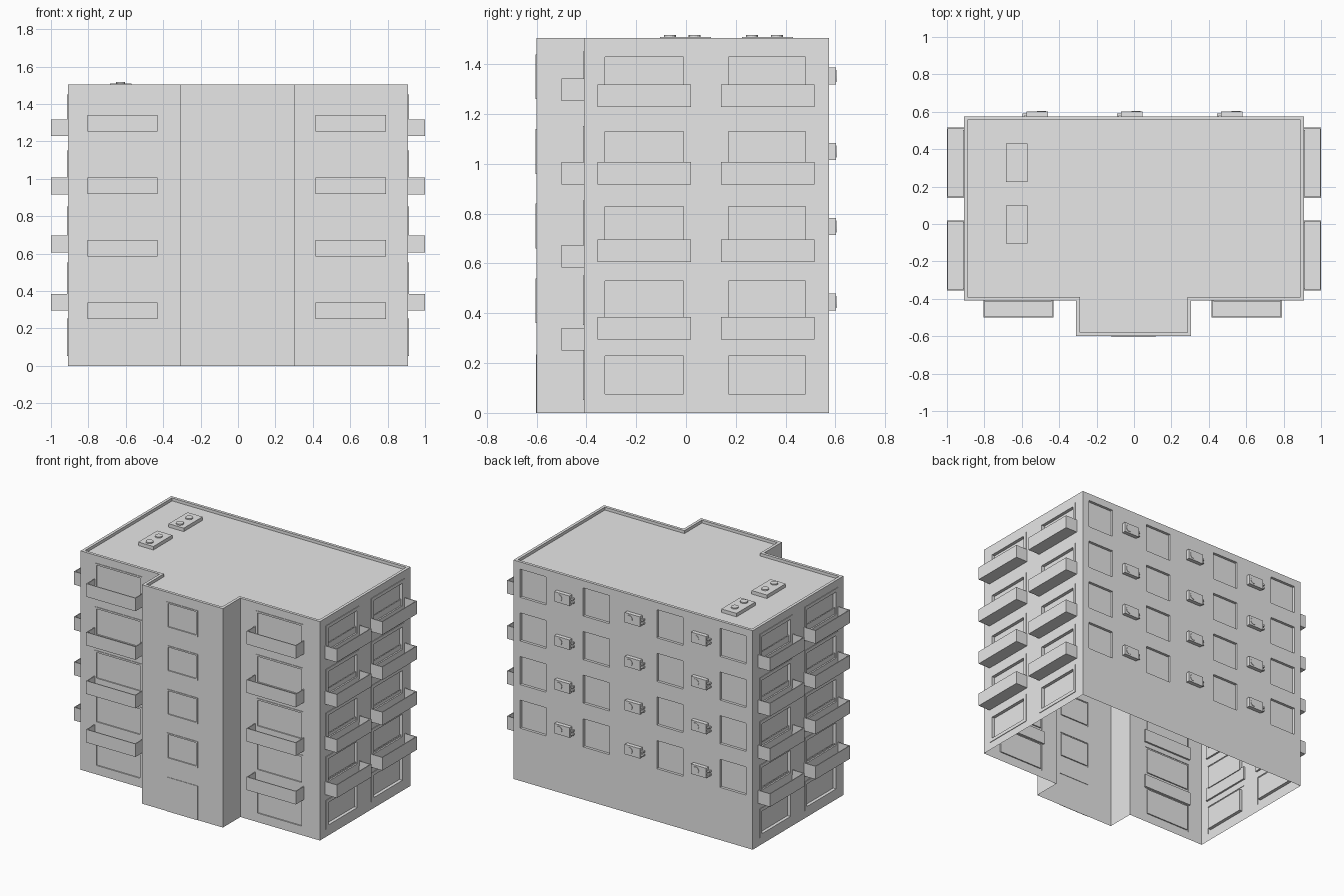
import bpy, bmesh, math
from mathutils import Vector, Matrix

if "Cube" in bpy.data.objects:
    bpy.data.objects.remove(bpy.data.objects["Cube"])

concrete = bpy.data.materials.new("light_grey_concrete")
concrete.use_nodes = True
GREY = (0.8, 0.8, 0.8, 1)
concrete.diffuse_color = GREY
concrete.node_tree.nodes["Principled BSDF"].inputs["Base Color"].default_value = GREY

TOP = 1.505
ROOF = TOP - 0.02


def finish(bm, name):
    mesh = bpy.data.meshes.new(name)
    bm.to_mesh(mesh)
    bm.free()
    mesh.materials.append(concrete)
    obj = bpy.data.objects.new(name, mesh)
    bpy.context.scene.collection.objects.link(obj)
    return obj


def step(bm, face, border, depth):
    """Inset a face by border, or push it along its normal by depth."""
    bm.normal_update()
    normal = face.normal.copy()
    bmesh.ops.inset_individual(bm, faces=[face], thickness=border, use_even_offset=True)
    for v in face.verts:
        v.co += normal * depth


def add_box(bm, lo, hi):
    lo, hi = Vector(lo), Vector(hi)
    mat = Matrix.Translation((lo + hi) / 2) @ Matrix.Diagonal((*(hi - lo), 1))
    return bmesh.ops.create_cube(bm, size=1, matrix=mat)["verts"]


def add_disc(bm, centre, radius, depth, axis="Z"):
    turn = Matrix.Rotation(math.pi / 2, 4, "X") if axis == "Y" else Matrix()
    bmesh.ops.create_cone(bm, cap_ends=True, segments=16, radius1=radius, radius2=radius,
                          depth=depth, matrix=Matrix.Translation(centre) @ turn)


def wall(name, start, end, openings=()):
    """Wall sheet; each opening is (a, b, z0, z1, raise, frame, recess)."""
    start, end = Vector((*start, 0)), Vector((*end, 0))
    along = (end - start).normalized()
    axis = 0 if abs(along.x) > 0.5 else 1
    rects = []
    for a, b, z0, z1, *steps in openings:
        u = sorted((t - start[axis]) * along[axis] for t in (a, b))
        rects.append((u[0], u[1], z0, z1, steps))
    us = sorted({0, (end - start).length, *(r[0] for r in rects), *(r[1] for r in rects)})
    zs = sorted({0, TOP, *(r[2] for r in rects), *(r[3] for r in rects)})
    bm = bmesh.new()
    grid = [[bm.verts.new(start + along * u + Vector((0, 0, z))) for u in us] for z in zs]
    cells = {}
    for j in range(len(zs) - 1):
        for i in range(len(us) - 1):
            cells[us[i], zs[j]] = bm.faces.new(
                (grid[j][i], grid[j][i + 1], grid[j + 1][i + 1], grid[j + 1][i]))
    for u0, u1, z0, z1, (out, frame, recess) in rects:
        face = cells[u0, z0]
        if out:
            step(bm, face, 0, out)
        if frame:
            step(bm, face, frame, 0)
        if recess:
            step(bm, face, 0, -recess)
    finish(bm, name)


def balcony(name, lo, hi):
    """Open-topped tray set slightly into the wall."""
    bm = bmesh.new()
    add_box(bm, lo, hi)
    bm.normal_update()
    top = max(bm.faces, key=lambda f: f.normal.z)
    step(bm, top, 0.006, 0)
    step(bm, top, 0, -0.083)
    finish(bm, name)


# Walls with windows and entrance
def window_rows(spans, first, z0, z1, *steps):
    return [(a, b, z0 + 0.3 * k, z1 + 0.3 * k, *steps)
            for k in range(first, 5) for a, b in spans]


side = window_rows([(-0.348, 0.012), (0.147, 0.503)], 0, 0.052, 0.252, 0.004, 0.023, 0.022)
left_front = window_rows([(0.425, 0.783)], 0, 0.052, 0.252, 0.004, 0.012, 0.008)
right_front = window_rows([(-0.8, -0.442)], 0, 0.052, 0.252, 0.004, 0.012, 0.008)
stair = window_rows([(-0.12, 0.115)], 1, 0.06, 0.24, 0.004, 0.01, 0.008)
door = [(-0.12, 0.115, 0, 0.235, 0.003, 0, 0)]
rear = window_rows([(c - 0.099, c + 0.099) for c in (-0.76, -0.28, 0.28, 0.76)],
                   1, 0.062, 0.255, 0, 0, 0.018)

outline = [(-0.91, -0.41), (-0.31, -0.41), (-0.31, -0.6), (0.305, -0.6),
           (0.305, -0.41), (0.91, -0.41), (0.91, 0.575), (-0.91, 0.575)]
parts = [("front_wall_right", right_front), ("stairwell_side_right", ()),
         ("stairwell_front", stair + door), ("stairwell_side_left", ()),
         ("front_wall_left", left_front), ("side_wall_left", side),
         ("back_wall", rear), ("side_wall_right", side)]
for i, (name, openings) in enumerate(parts):
    wall(name, outline[i], outline[(i + 1) % len(outline)], openings)

# Roof with low parapet
bm = bmesh.new()
roof = bm.faces.new([bm.verts.new((x, y, TOP)) for x, y in outline])
step(bm, roof, 0.02, 0)
step(bm, roof, 0, ROOF - TOP)
finish(bm, "roof")

# Balconies
for k in range(4):
    z = 0.295 + 0.311 * k
    for y0, y1 in ((-0.355, 0.02), (0.14, 0.515)):
        balcony("side_balcony_left", (0.898, y0, z), (1, y1, z + 0.09))
        balcony("side_balcony_right", (-1, y0, z), (-0.898, y1, z + 0.09))
    z = 0.25 + 0.334 * k
    for x0, x1 in ((-0.805, -0.43), (0.415, 0.79)):
        balcony("front_balcony", (x0, -0.5, z), (x1, -0.398, z + 0.09))

# Air conditioners on the back wall
for k in range(4):
    z = 0.412 + 0.302 * k
    for x in (-0.575, -0.07, 0.465):
        bm = bmesh.new()
        add_box(bm, (x, 0.575, z), (x + 0.115, 0.602, z + 0.068))
        add_disc(bm, (x + 0.08, 0.602, z + 0.034), 0.024, 0.006, "Y")
        for h in (0.014, 0.038):
            add_box(bm, (x - 0.02, 0.58, z + h), (x, 0.592, z + h + 0.012))
            add_box(bm, (x - 0.02, 0.57, z + h), (x - 0.01, 0.58, z + h + 0.012))
        finish(bm, "air_conditioner")

# Roof ventilation units
for y in (-0.105, 0.225):
    bm = bmesh.new()
    add_box(bm, (-0.685, y, ROOF), (-0.57, y + 0.205, ROOF + 0.024))
    for dy in (0.04, 0.14):
        add_disc(bm, (-0.627, y + dy, ROOF + 0.027), 0.024, 0.01)
    finish(bm, "roof_vent")
